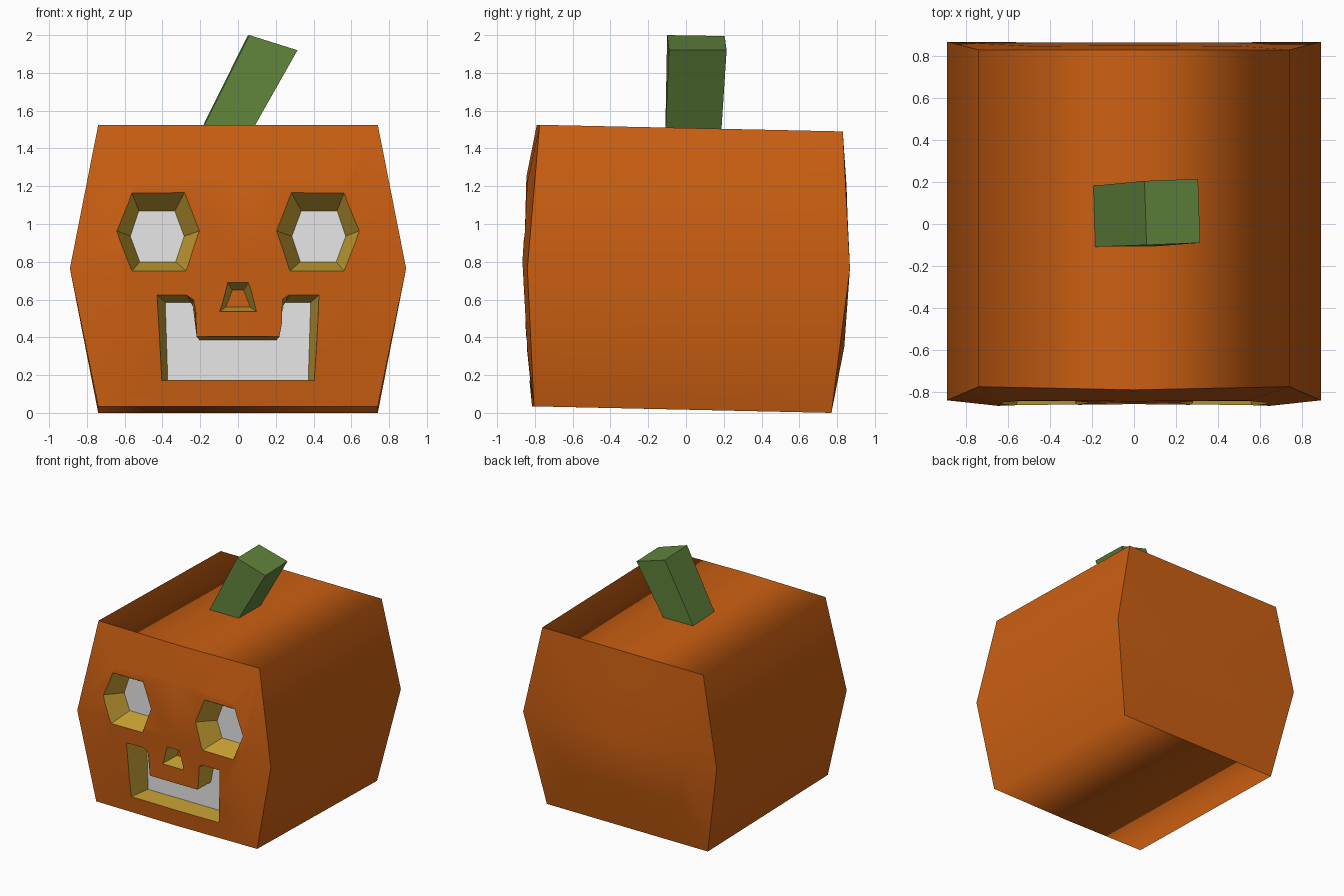
import bpy, bmesh, math

if "Cube" in bpy.data.objects:
    bpy.data.objects.remove(bpy.data.objects["Cube"])


def material(name, rgb):
    m = bpy.data.materials.new(name)
    m.diffuse_color = (*rgb, 1)
    m.use_nodes = True
    m.node_tree.nodes["Principled BSDF"].inputs["Base Color"].default_value = m.diffuse_color
    return m


orange = material("orange_skin", (0.60, 0.115, 0.006))
yellow = material("yellow_flesh", (0.60, 0.37, 0.035))
white = material("white_glow", (0.90, 0.90, 0.90))
green = material("green_stem", (0.12, 0.23, 0.045))
SKIN = [orange, yellow, white]


def finish(name, bm, mats):
    bmesh.ops.recalc_face_normals(bm, faces=bm.faces)
    mesh = bpy.data.meshes.new(name)
    bm.to_mesh(mesh)
    bm.free()
    for m in mats:
        mesh.materials.append(m)
    ob = bpy.data.objects.new(name, mesh)
    bpy.context.collection.objects.link(ob)
    return ob


def bridge(bm, a, b, mat=0):
    for i in range(len(a)):
        j = (i + 1) % len(a)
        bm.faces.new((a[i], a[j], b[j], b[i])).material_index = mat


def loft(name, ring_a, ring_b, mats, wall=0, end=0):
    bm = bmesh.new()
    a = [bm.verts.new(p) for p in ring_a]
    b = [bm.verts.new(p) for p in ring_b]
    bridge(bm, a, b, wall)
    bm.faces.new(a).material_index = wall
    bm.faces.new(b).material_index = end
    return finish(name, bm, mats)


def mirrored(half):
    """Close a half outline whose first and last points lie on x = 0."""
    return half + [(-p[0], *p[1:]) for p in reversed(half[1:-1])]


# Body: hexagonal block with gently domed front and back
rings = [mirrored(h) for h in (
    [(0, -.845, 1.25), (.55, -.84, 1.22), (.65, -.866, .80), (.55, -.84, .33), (0, -.845, .33)],
    [(0, -.79, 1.525), (.74, -.775, 1.525), (.89, -.84, .765), (.74, -.805, .035), (0, -.815, .035)],
    [(0, .83, 1.49), (.74, .83, 1.49), (.89, .868, .765), (.74, .77, 0), (0, .77, 0)],
    [(0, .85, 1.2), (.5, .848, 1.2), (.62, .866, .75), (.5, .838, .35), (0, .838, .35)])]
bm = bmesh.new()
loops = [[bm.verts.new(p) for p in r] for r in rings]
for a, b in zip(loops, loops[1:]):
    bridge(bm, a, b)
for ring, centre in ((loops[0], (0, -.858, .77)), (loops[-1], (0, .864, .77))):
    c = bm.verts.new(centre)
    for i in range(len(ring)):
        bm.faces.new((ring[i], ring[(i + 1) % len(ring)], c))
body = finish("pumpkin_body", bm, SKIN)


# Face openings: tapered pockets with yellow walls
def carve(name, outer, inner, depth, end):
    front, out = -.86, .1
    k = out / depth
    a = [(o[0] + (o[0] - i[0]) * k, front - out, o[1] + (o[1] - i[1]) * k)
         for o, i in zip(outer, inner)]
    b = [(i[0], front + depth, i[1]) for i in inner]
    cutter = loft(name, a, b, SKIN, 1, end)
    cutter.hide_render = True
    mod = body.modifiers.new(name, 'BOOLEAN')
    mod.operation = 'DIFFERENCE'
    mod.solver = 'EXACT'
    mod.object = cutter
    bpy.context.view_layer.objects.active = body
    bpy.ops.object.modifier_apply(modifier=name)
    bpy.data.objects.remove(cutter)


eye_out = [(.20, .965), (.278, 1.175), (.565, 1.175), (.645, .965), (.56, .752), (.275, .752)]
eye_in = [(.285, .935), (.335, 1.07), (.525, 1.07), (.57, .935), (.52, .80), (.33, .80)]
for s, side in ((1, "right"), (-1, "left")):
    carve(side + "_eye", [(s * x, z) for x, z in eye_out],
          [(s * x, z) for x, z in eye_in], .18, 2)


def both(half):
    return half + [(-x, z) for x, z in reversed(half)]


carve("nose", both([(.055, .692), (.10, .535)]), both([(.03, .65), (.065, .56)]), .15, 0)
carve("mouth",
      both([(.22, .405), (.235, .60), (.27, .625), (.43, .625), (.41, .17)]),
      both([(.205, .387), (.24, .57), (.25, .585), (.385, .585), (.372, .174)]), .21, 2)

# Body shading: smooth around the sides, sharp at the rims and openings
bm = bmesh.new()
bm.from_mesh(body.data)
for f in bm.faces:
    f.smooth = True
for e in bm.edges:
    lengthwise = abs(e.verts[0].co.y - e.verts[1].co.y) > 1
    e.smooth = lengthwise or e.calc_face_angle(0) < math.radians(30)
bm.to_mesh(body.data)
bm.free()
wn = body.modifiers.new("even_shading", 'WEIGHTED_NORMAL')
wn.keep_sharp = True
wn.weight = 80

# Stem: leaning four-sided block
loft("stem",
     [(-.21, -.11, 1.46), (.055, -.11, 1.46), (.055, .185, 1.46), (-.215, .18, 1.46)],
     [(.06, -.10, 2.0), (.315, -.09, 1.92), (.305, .215, 1.92), (.05, .205, 1.995)],
     [green])
